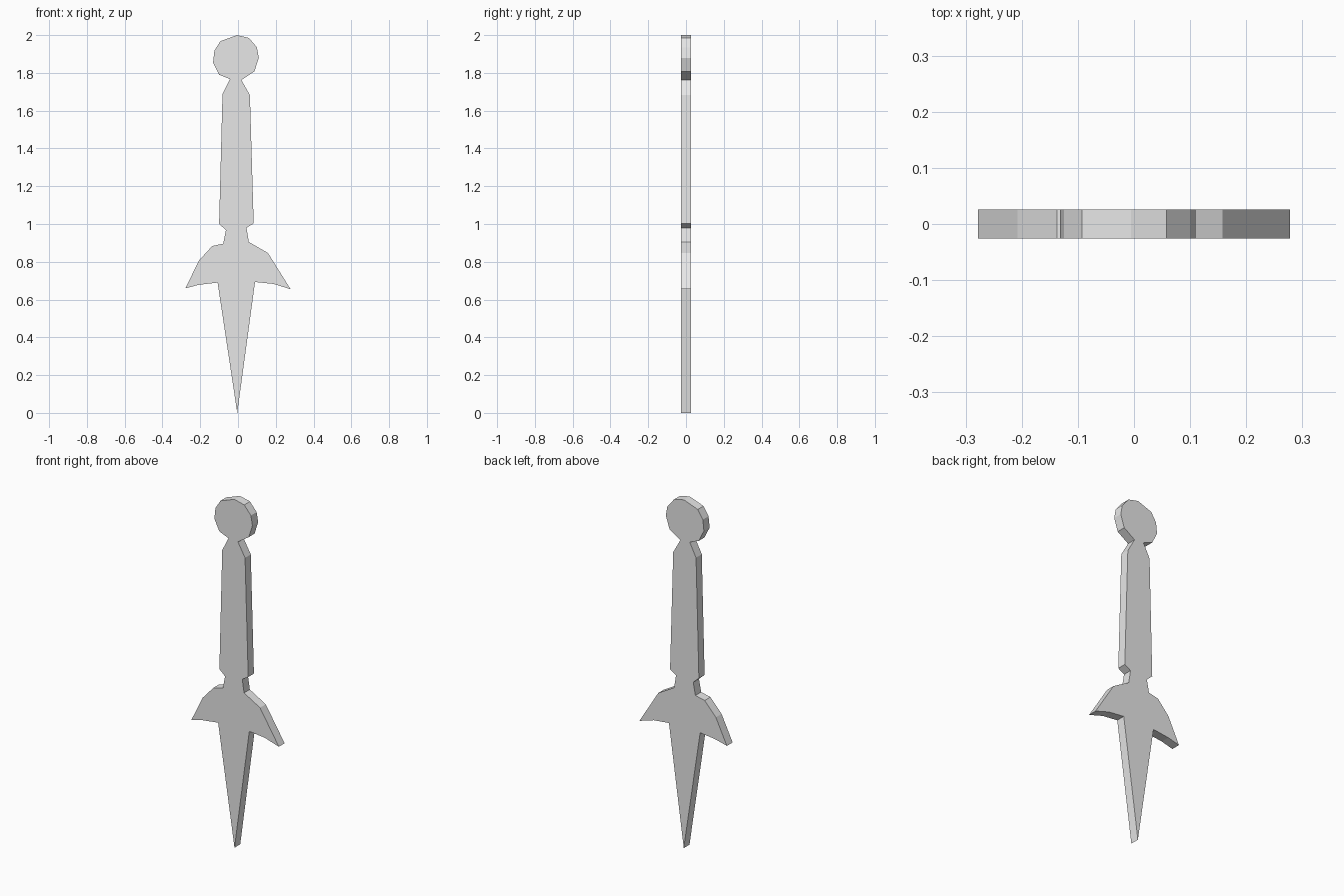
import bpy
import bmesh

if "Cube" in bpy.data.objects:
    bpy.data.objects.remove(bpy.data.objects["Cube"])

THICKNESS = 0.052

# Silhouette by section, running clockwise from the top of the pommel (x, z)
pommel_right = [(-0.005, 2.0), (0.058, 1.985), (0.1, 1.935), (0.11, 1.88), (0.087, 1.808)]
grip_right = [(0.018, 1.762), (0.063, 1.682), (0.083, 1.003), (0.045, 0.98), (0.057, 0.905)]
guard_right = [(0.158, 0.847), (0.278, 0.655), (0.187, 0.683), (0.09, 0.693)]
blade_tip = [(-0.004, 0.0)]
guard_left = [(-0.108, 0.69), (-0.207, 0.678), (-0.278, 0.66), (-0.208, 0.805), (-0.137, 0.883)]
grip_left = [(-0.078, 0.896), (-0.064, 0.968), (-0.1, 1.0), (-0.082, 1.688), (-0.042, 1.767)]
pommel_left = [(-0.1, 1.79), (-0.132, 1.855), (-0.125, 1.918), (-0.093, 1.968)]
outline = (pommel_right + grip_right + guard_right + blade_tip
           + guard_left + grip_left + pommel_left)

# Flat plate dagger: fill the outline, then extrude it through its thickness
bm = bmesh.new()
face = bm.faces.new([bm.verts.new((x, -THICKNESS / 2, z)) for x, z in outline])
extruded = bmesh.ops.extrude_face_region(bm, geom=[face], use_keep_orig=True)
moved = [g for g in extruded["geom"] if isinstance(g, bmesh.types.BMVert)]
bmesh.ops.translate(bm, verts=moved, vec=(0, THICKNESS, 0))
bmesh.ops.recalc_face_normals(bm, faces=bm.faces[:])

mesh = bpy.data.meshes.new("dagger")
bm.to_mesh(mesh)
bm.free()
dagger = bpy.data.objects.new("dagger", mesh)
bpy.context.collection.objects.link(dagger)

# Plain grey metal
metal = bpy.data.materials.new("light grey metal")
metal.diffuse_color = (0.8, 0.8, 0.8, 1.0)
metal.use_nodes = True
metal.node_tree.nodes["Principled BSDF"].inputs["Base Color"].default_value = metal.diffuse_color
mesh.materials.append(metal)
